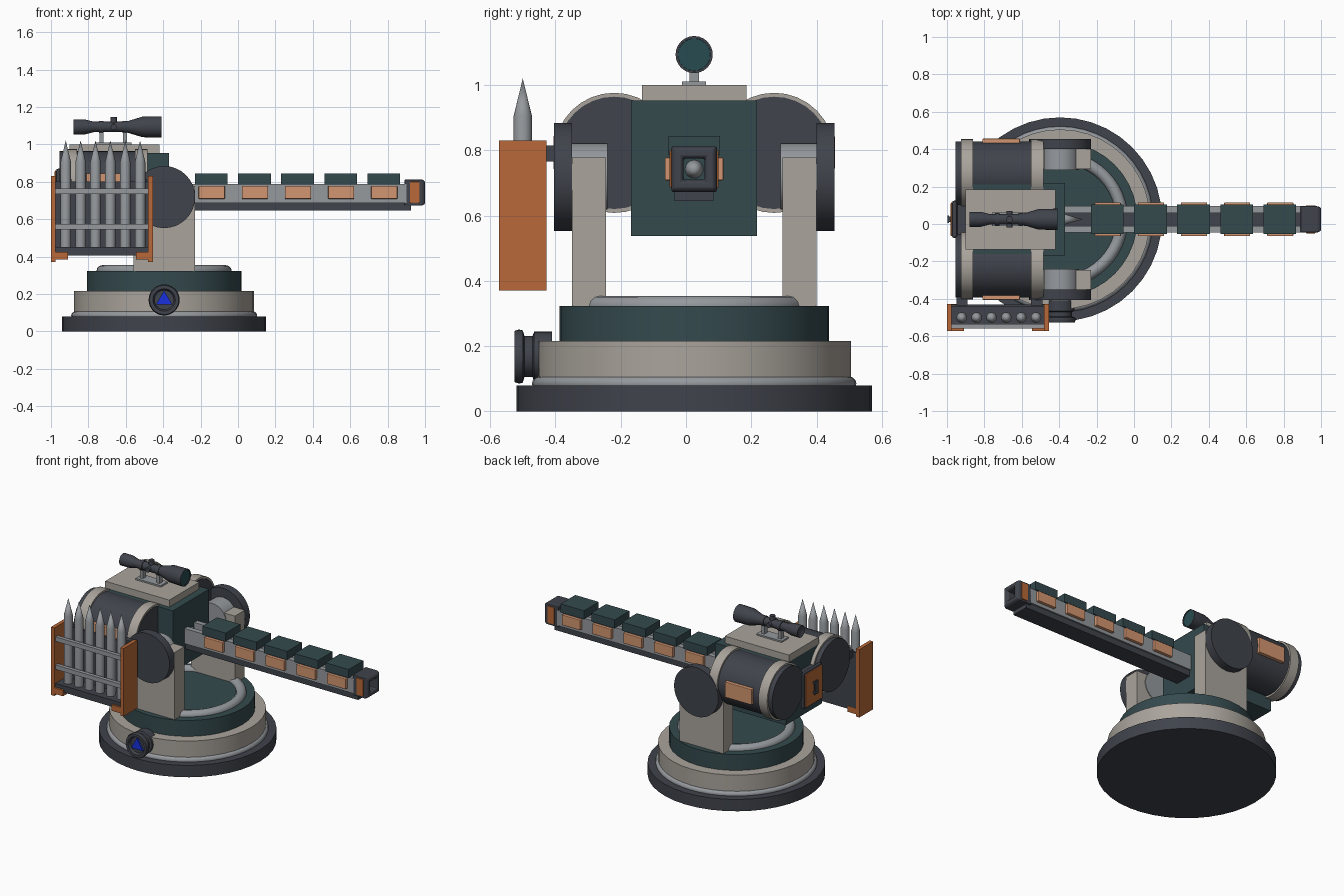
import bpy, bmesh
from math import sin, cos, pi, sqrt

if "Cube" in bpy.data.objects:
    bpy.data.objects.remove(bpy.data.objects["Cube"])

CX, CY = -0.395, 0.025      # turret axis
BZ = 0.742                  # barrel axis height


def mat(name, rgb):
    m = bpy.data.materials.new(name)
    m.diffuse_color = (*rgb, 1)
    m.use_nodes = True
    m.node_tree.nodes["Principled BSDF"].inputs["Base Color"].default_value = m.diffuse_color
    return m


DARK = mat("dark_steel", (0.05, 0.056, 0.07))
TEAL = mat("teal_paint", (0.035, 0.068, 0.076))
LIGHT = mat("light_plate", (0.40, 0.37, 0.33))
GREY = mat("grey_metal", (0.30, 0.32, 0.34))
ORANGE = mat("orange_paint", (0.48, 0.14, 0.04))
PEACH = mat("peach_panel", (0.65, 0.30, 0.16))
BLUE = mat("blue_glow", (0.01, 0.03, 0.75))
LENS = mat("lens_glass", (0.02, 0.07, 0.08))


def finish(name, bm, material, bevel=0, smooth=True):
    bmesh.ops.recalc_face_normals(bm, faces=bm.faces)
    me = bpy.data.meshes.new(name)
    bm.to_mesh(me)
    bm.free()
    me.materials.append(material)
    ob = bpy.data.objects.new(name, me)
    bpy.context.collection.objects.link(ob)
    if bevel:
        b = ob.modifiers.new("bevel", 'BEVEL')
        b.width, b.segments = bevel, 2
    if smooth:
        bpy.ops.object.select_all(action='DESELECT')
        ob.select_set(True)
        bpy.context.view_layer.objects.active = ob
        bpy.ops.object.shade_smooth_by_angle(angle=0.6)
    return ob


def box(name, x, y, z, material, bevel=0):
    """Box from (min, max) pairs."""
    bm = bmesh.new()
    bmesh.ops.create_cube(bm, size=1)
    for v in bm.verts:
        v.co = [(a + b) / 2 + c * (b - a) for (a, b), c in zip((x, y, z), v.co)]
    return finish(name, bm, material, bevel, smooth=False)


def lathe(name, pts, centre, material, axis='Z', n=32, closed=False, phase=0, bevel=0):
    """Turn (radius, height) points around an axis through centre."""
    bm = bmesh.new()
    rings = []
    for r, h in pts:
        ring = []
        for i in range(1 if r == 0 else n):
            a = 2 * pi * i / n + phase
            u, v = r * cos(a), r * sin(a)
            p = {'Z': (u, v, h), 'X': (h, u, v), 'Y': (v, h, u)}[axis]
            ring.append(bm.verts.new([p[k] + centre[k] for k in range(3)]))
        rings.append(ring)
    pairs = list(zip(rings, rings[1:])) + ([(rings[-1], rings[0])] if closed else [])
    for A, B in pairs:
        for i in range(n):
            j = (i + 1) % n
            f = [A[i % len(A)], A[j % len(A)], B[j % len(B)], B[i % len(B)]]
            bm.faces.new(list(dict.fromkeys(f)))
    return finish(name, bm, material, bevel, smooth=n > 4)


def cyl(name, r, h0, h1, centre, material, axis='Z', n=32):
    return lathe(name, [(0, h0), (r, h0), (r, h1), (0, h1)], centre, material, axis, n)


def torus(name, R, r, centre, material, axis='Z', n=48):
    pts = [(R + r * cos(k * pi / 6), r * sin(k * pi / 6)) for k in range(12)]
    return lathe(name, pts, centre, material, axis, n, closed=True)


def side(s, a, b):
    """Y range at distances a..b from the centre plane on side s."""
    return tuple(sorted((CY + s * a, CY + s * b)))


# Stepped round base
C = (CX, CY, 0)
cyl("base_foot", 0.545, 0, 0.08, C, DARK, n=40)
torus("base_seam_ring", 0.475, 0.022, (CX, CY, 0.085), GREY)
cyl("base_middle", 0.481, 0.08, 0.215, C, LIGHT, n=40)
cyl("base_turntable", 0.413, 0.215, 0.323, C, TEAL, n=40)
torus("turntable_ring", 0.33, 0.032, (CX, CY, 0.322), GREY)

# Round lamp on the front of the base
L = (CX, 0, 0.168)
lathe("lamp_housing", [(0, -0.41), (0.076, -0.41), (0.076, -0.465), (0.063, -0.47),
                       (0.063, -0.495), (0.08, -0.50), (0.083, -0.512), (0.078, -0.526),
                       (0.06, -0.526), (0.052, -0.508), (0, -0.508)], L, DARK, 'Y')
cyl("lamp_triangle", 0.05, -0.519, -0.50, L, BLUE, 'Y', n=3)

for s, tag in ((-1, "front"), (1, "back")):
    # Yoke arms, axles and pivot discs
    box(f"yoke_arm_{tag}", (-0.56, -0.23), side(s, 0.27, 0.375), (0.32, 0.778), LIGHT)
    cyl(f"axle_{tag}", 0.102, *side(s, 0.265, 0.40), (CX, 0, 0.72), GREY, 'Y')
    cyl(f"pivot_disc_{tag}", 0.166, *side(s, 0.375, 0.43), (CX, 0, 0.718), DARK, 'Y')
    # Side drums with end rings and an outer panel
    D = (0, CY + s * 0.245, 0.792)
    cyl(f"drum_{tag}", 0.172, -0.955, -0.483, D, DARK, 'X')
    for k, x0, x1 in (("rear", -0.925, -0.86), ("fore", -0.55, -0.485)):
        lathe(f"drum_ring_{tag}_{k}", [(0.16, x0), (0.184, x0), (0.184, x1), (0.16, x1)],
              D, LIGHT, 'X', closed=True)
    box(f"drum_panel_{tag}", (-0.81, -0.61), side(s, 0.40, 0.431), (0.74, 0.845), PEACH, 0.004)

# Gun body and top plate
box("gun_body", (-0.90, -0.37), (CY - 0.193, CY + 0.193), (0.538, 0.953), TEAL)
box("top_plate", (-0.90, -0.42), (CY - 0.16, CY + 0.16), (0.953, 1.0), LIGHT)

# Rear hatch with handle
box("hatch_base", (-0.95, -0.895), (CY - 0.08, CY + 0.08), (0.65, 0.85), DARK)
box("hatch_frame", (-0.972, -0.945), (CY - 0.1, CY + 0.1), (0.625, 0.87), DARK, 0.01)
box("hatch_panel", (-0.98, -0.965), (CY - 0.09, CY + 0.09), (0.635, 0.86), ORANGE, 0.005)
box("hatch_handle", (-0.997, -0.988), (CY - 0.02, CY + 0.02), (0.70, 0.79), DARK, 0.003)
for z in (0.705, 0.77):
    box("hatch_handle_stud", (-0.99, -0.975), (CY - 0.015, CY + 0.015), (z, z + 0.015), DARK)

# Barrel: two rails over a dark underrail
for s, tag in ((-1, "front"), (1, "back")):
    box(f"barrel_rail_{tag}", (-0.38, 0.90), side(s, 0.035, 0.07), (0.685, 0.787), GREY)
    box(f"muzzle_plate_{tag}", (0.92, 0.97), side(s, 0.06, 0.075), (0.685, 0.80), ORANGE, 0.003)
box("barrel_underrail", (-0.38, 0.925), (CY - 0.06, CY + 0.06), (0.645, 0.685), DARK)
for i in range(5):
    x = -0.23 + 0.2305 * i
    box(f"barrel_block_{i}", (x, x + 0.175), (CY - 0.079, CY + 0.079), (0.785, 0.843), TEAL)
    for s, tag in ((-1, "front"), (1, "back")):
        box(f"barrel_panel_{tag}_{i}", (x + 0.02, x + 0.16), side(s, 0.065, 0.09),
            (0.708, 0.778), PEACH, 0.004)
q = sqrt(2)
lathe("muzzle", [(0.07 * q, 0.89), (0.07 * q, 0.985), (0.06 * q, 1.0), (0.038 * q, 1.0),
                 (0.032 * q, 0.985), (0.032 * q, 0.89)], (0, CY, BZ), DARK, 'X', n=4,
      closed=True, phase=pi / 4, bevel=0.006)
lathe("loaded_shell", [(0, -0.42), (0.028, -0.42), (0.028, -0.37), (0, -0.275)],
      (0, CY, BZ), GREY, 'X', n=16)

# Scope on its mount
S = (0, CY, 1.093)
lathe("scope_tube", [(0, -0.86), (0.03, -0.875), (0.04, -0.88), (0.04, -0.82), (0.028, -0.77),
                     (0.028, -0.60), (0.055, -0.51), (0.057, -0.41), (0.05, -0.41),
                     (0.05, -0.42), (0, -0.42)], S, DARK, 'X', n=24)
cyl("scope_lens", 0.0495, -0.425, -0.414, S, LENS, 'X', n=24)
cyl("scope_top_knob", 0.018, 0.02, 0.053, (-0.665, CY, 1.093), DARK, n=16)
cyl("scope_side_knob", 0.016, -0.045, 0.045, (-0.665, CY, 1.093), DARK, 'Y', n=16)
box("scope_mount_plate", (-0.76, -0.57), (CY - 0.037, CY + 0.037), (1.0, 1.01), GREY)
for x in (-0.73, -0.605):
    box("scope_mount_post", (x - 0.011, x + 0.011), (CY - 0.015, CY + 0.015), (1.005, 1.075), GREY)
    lathe("scope_mount_clamp", [(0.027, x - 0.012), (0.033, x - 0.012), (0.033, x + 0.012),
                                (0.027, x + 0.012)], S, DARK, 'X', n=24, closed=True)

# Ammunition rack on the front side
RY = (-0.573, -0.428)
for x0, x1, f0, f1 in ((-1.0, -0.975, -0.975, -0.91), (-0.48, -0.455, -0.545, -0.48)):
    box("rack_end_plate", (x0, x1), RY, (0.37, 0.83), ORANGE)
    box("rack_foot", (f0, f1), RY, (0.385, 0.425), ORANGE)
box("rack_floor", (-0.975, -0.48), (-0.56, -0.43), (0.405, 0.45), DARK)
box("rack_back_plate", (-0.975, -0.48), (-0.445, -0.43), (0.45, 0.80), DARK)
for z in (0.545, 0.735):
    box("rack_bar", (-0.975, -0.48), (-0.56, -0.535), (z, z + 0.03), GREY)
for x in (-0.92, -0.52):
    box("rack_bracket", (x - 0.03, x + 0.03), (-0.435, -0.38), (0.765, 0.815), DARK)
for i in range(6):
    lathe(f"shell_{i}", [(0, 0.45), (0.028, 0.45), (0.028, 0.905), (0, 1.02)],
          (-0.921 + 0.0795 * i, -0.50, 0), GREY, n=16)
